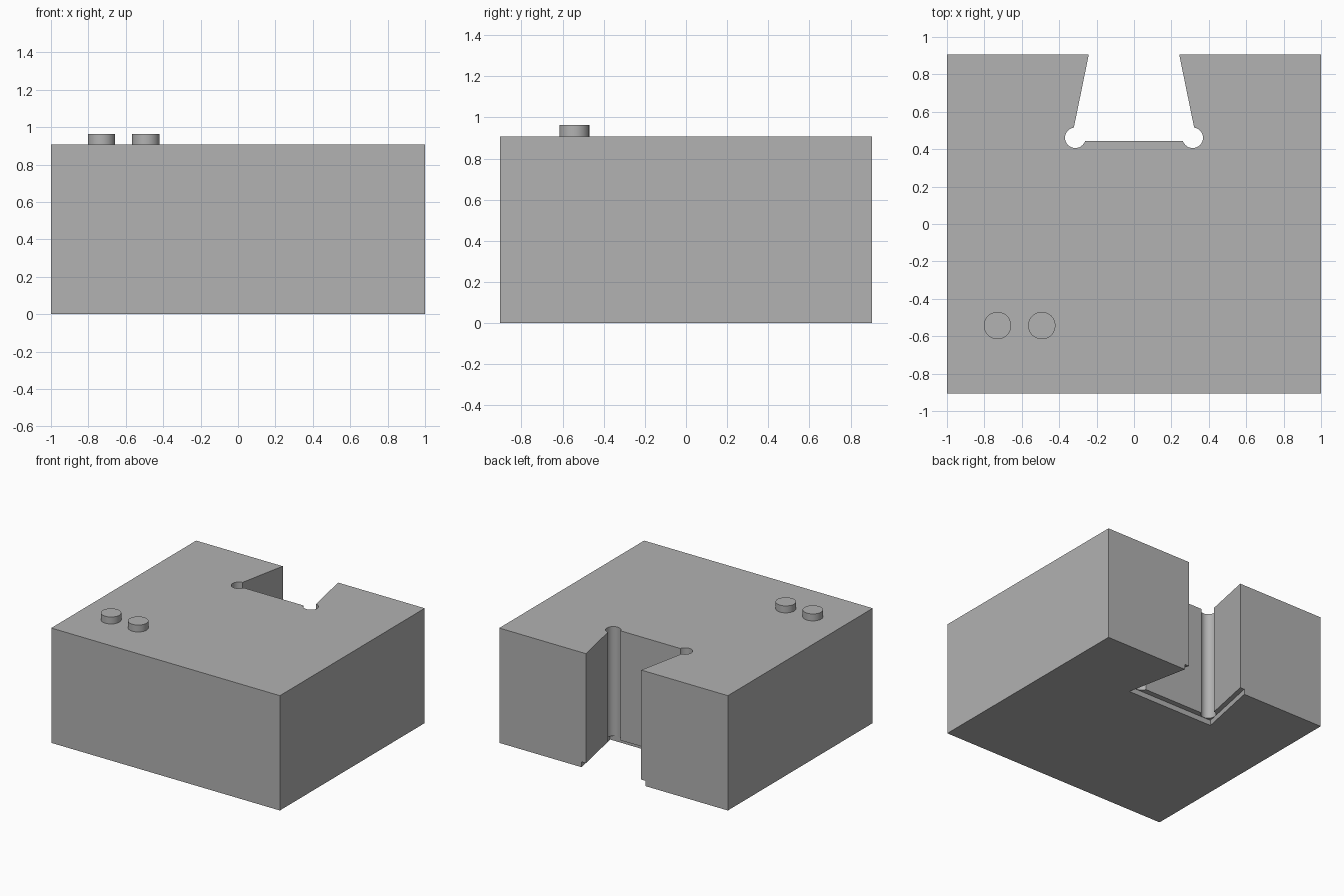
import bpy, bmesh, math

old = bpy.data.objects.get("Cube")
if old:
    bpy.data.objects.remove(old, do_unlink=True)

DEPTH, TOP = 0.905, 0.908

grey = bpy.data.materials.new("plain grey")
grey.use_nodes = True
colour = (0.445, 0.445, 0.445, 1)
grey.diffuse_color = colour
grey.node_tree.nodes["Principled BSDF"].inputs["Base Color"].default_value = colour


def prism(name, outline, z0, z1):
    """Solid extruded upward from a flat outline."""
    bm = bmesh.new()
    base = bm.faces.new([bm.verts.new((x, y, z0)) for x, y in outline])
    up = bmesh.ops.extrude_face_region(bm, geom=[base])["geom"]
    for v in up:
        if isinstance(v, bmesh.types.BMVert):
            v.co.z = z1
    bmesh.ops.recalc_face_normals(bm, faces=bm.faces)
    mesh = bpy.data.meshes.new(name)
    bm.to_mesh(mesh)
    bm.free()
    mesh.materials.append(grey)
    ob = bpy.data.objects.new(name, mesh)
    bpy.context.collection.objects.link(ob)
    return ob


def circle(cx, cy, r, n=48):
    return [(cx + r * math.cos(math.tau * i / n),
             cy + r * math.sin(math.tau * i / n)) for i in range(n)]


def tapered(back, front, y):
    """Dovetail outline running out past the back face."""
    out = back - (front - back) * 0.1 / (DEPTH - y)
    return [(-front, y), (front, y), (out, DEPTH + 0.1), (-out, DEPTH + 0.1)]


def smooth(ob):
    bpy.ops.object.select_all(action='DESELECT')
    ob.select_set(True)
    bpy.context.view_layer.objects.active = ob
    bpy.ops.object.shade_smooth_by_angle(angle=math.radians(30))


# Main block
block = prism("block", [(-1, -DEPTH), (1, -DEPTH), (1, DEPTH), (-1, DEPTH)], 0, TOP)

# Dovetail slot, round corner reliefs and the wider step under the slot
cutters = [prism("slot_cutter", tapered(0.242, 0.336, 0.445), -0.1, 1.2),
           prism("step_cutter", tapered(0.28, 0.382, 0.403), -0.15, 0.042)]
for side in (-1, 1):
    cutters.append(prism("relief_cutter", circle(side * 0.314, 0.461, 0.055), -0.12, 1.25))

bpy.context.view_layer.objects.active = block
for cutter in cutters:
    cutter.hide_render = True
    mod = block.modifiers.new("cut", 'BOOLEAN')
    mod.operation = 'DIFFERENCE'
    mod.solver = 'EXACT'
    mod.object = cutter
    bpy.ops.object.modifier_apply(modifier=mod.name)
    bpy.data.objects.remove(cutter, do_unlink=True)
smooth(block)

# Two round studs on the top
for name, x in (("outer_stud", -0.73), ("inner_stud", -0.493)):
    smooth(prism(name, circle(x, -0.543, 0.073), TOP - 0.01, 0.963))
